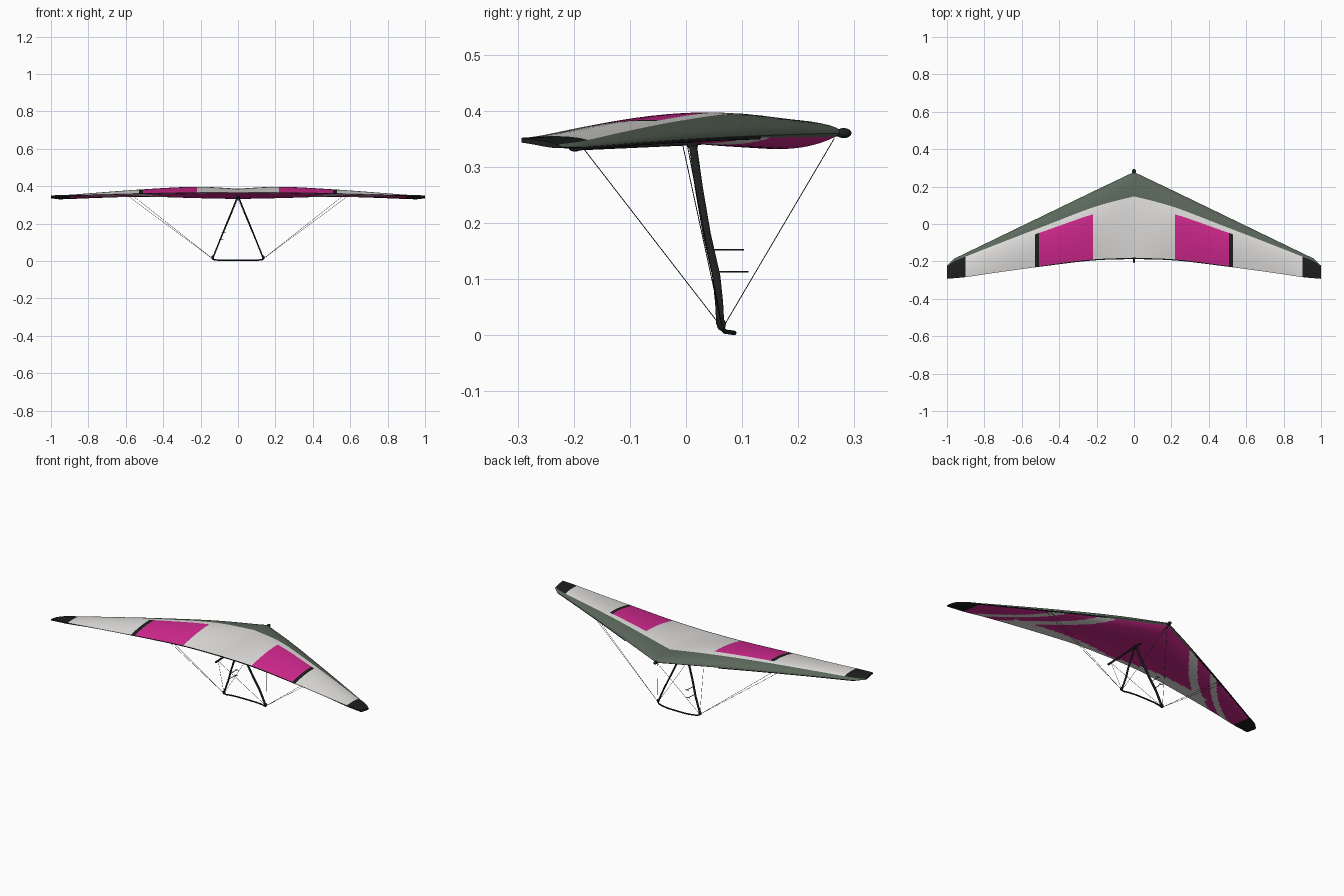
import bpy, bmesh, math
from mathutils import Vector

if "Cube" in bpy.data.objects:
    bpy.data.objects.remove(bpy.data.objects["Cube"])


def mat(name, r, g, b):
    m = bpy.data.materials.new(name)
    m.diffuse_color = (r, g, b, 1)
    m.use_nodes = True
    m.node_tree.nodes["Principled BSDF"].inputs["Base Color"].default_value = m.diffuse_color
    return m


WHITE = mat("sail_white", 0.76, 0.75, 0.73)
MAGENTA = mat("sail_magenta", 0.66, 0.022, 0.28)
GREEN = mat("sail_grey_green", 0.107, 0.14, 0.107)
BLACK = mat("black", 0.012, 0.013, 0.013)
WIRE = mat("wire_dark_grey", 0.025, 0.026, 0.026)

# Wing stations: x, LE y, LE z, TE y, TE z, upper camber, lower camber,
# half thickness at TE, chord fraction where the green band ends
ST = [
    (0.00, 0.278, 0.360, -0.187, 0.364, 0.025, 0.029, 0.001, 0.28),
    (0.22, 0.173, 0.357, -0.195, 0.364, 0.037, 0.022, 0.001, 0.23),
    (0.50, 0.037, 0.351, -0.228, 0.360, 0.029, 0.009, 0.001, 0.21),
    (0.75, -0.085, 0.343, -0.262, 0.354, 0.018, 0.005, 0.001, 0.17),
    (0.90, -0.158, 0.337, -0.284, 0.349, 0.010, 0.004, 0.003, 0.13),
    (0.965, -0.190, 0.335, -0.290, 0.348, 0.007, 0.003, 0.004, 0.11),
    (1.00, -0.222, 0.335, -0.293, 0.347, 0.003, 0.002, 0.004, 0.10),
]


def station(x):
    """Smooth interpolation of the station table at span position x."""
    x = min(abs(x), 1.0)
    i = max(k for k in range(len(ST) - 1) if ST[k][0] <= x + 1e-9)

    def slope(k, j):
        a, b = ST[max(k - 1, 0)], ST[min(k + 1, len(ST) - 1)]
        return (b[j] - a[j]) / (b[0] - a[0])
    p, q = ST[i], ST[i + 1]
    h = q[0] - p[0]
    u = (x - p[0]) / h
    return [(2*u**3 - 3*u*u + 1) * p[j] + (u**3 - 2*u*u + u) * h * slope(i, j)
            + (3*u*u - 2*u**3) * q[j] + (u**3 - u*u) * h * slope(i + 1, j) for j in range(1, 9)]


def surface(x, t, upper):
    ly, lz, ty, tz, cu, cl, th, tg = station(x)
    z = lz + (tz - lz) * t
    if upper:
        z += cu * math.sqrt(t) * (1 - t) / 0.385 + th * math.sqrt(t)
    else:
        z -= cl * t * (1 - t) ** 3 / 0.1055 + th * math.sqrt(t)
    return (x, ly + (ty - ly) * t, z)


# Span positions include the panel seams
seams = [0, 0.22, 0.508, 0.53, 0.62, 0.90, 0.965, 1.0]
half = [0.0]
for a, b in zip(seams, seams[1:]):
    n = max(1, round((b - a) / 0.01))
    half += [a + (b - a) * (k + 1) / n for k in range(n)]
spans = [-x for x in reversed(half[1:])] + half

NG, NW = 8, 10      # chord cells in the green band and behind it
NL = 44             # chord cells below


def upper_ts(x):
    tg = station(x)[7]
    tm = tg + 0.10
    return ([tg * (k / NG) ** 1.8 for k in range(NG)] + [tg]
            + [tm + (0.985 - tm) * k / NW for k in range(NW + 1)] + [1.0])


lower_ts = [(k / NL) ** 1.2 for k in range(NL + 1)]


def upper_mat(x, k):
    if k < NG:
        return 2
    if x > 0.90:
        return 3
    if k > NG + NW and x < 0.53:
        return 3
    if k > NG and 0.22 < x < 0.508:
        return 1
    if k > NG and 0.508 < x < 0.53:
        return 3
    return 0


def lower_mat(x, t):
    if x > 0.90:
        return 3
    if t < 0.03:
        return 2
    if x < 0.64 and t > 0.98 - 0.45 * x:      # pale strip along the rear edge
        return 0
    if abs(x - 0.28 - 0.39 * t) < 0.045:      # two slanted pale bands
        return 0
    if abs(x - 0.50 - 0.33 * t) < 0.035:
        return 0
    return 1


# Sail: upper and lower skins joined at the leading edge
bm = bmesh.new()
rows = []
for x in spans:
    up = [bm.verts.new(surface(x, t, True)) for t in upper_ts(x)]
    lo = [up[0]] + [bm.verts.new(surface(x, t, False)) for t in lower_ts[1:]]
    rows.append((up, lo))
for i in range(len(spans) - 1):
    xm = abs(spans[i] + spans[i + 1]) / 2
    (u0, l0), (u1, l1) = rows[i], rows[i + 1]
    for k in range(len(u0) - 1):
        f = bm.faces.new((u0[k], u0[k + 1], u1[k + 1], u1[k]))
        f.material_index = upper_mat(xm, k)
    for k in range(NL):
        f = bm.faces.new((l0[k], l1[k], l1[k + 1], l0[k + 1]))
        f.material_index = lower_mat(xm, (lower_ts[k] + lower_ts[k + 1]) / 2)
    bm.faces.new((u0[-1], l0[-1], l1[-1], u1[-1])).material_index = 3
for up, lo in (rows[0], rows[-1]):
    bm.faces.new(up + lo[:0:-1]).material_index = 3
bmesh.ops.recalc_face_normals(bm, faces=bm.faces)
me = bpy.data.meshes.new("sail")
bm.to_mesh(me)
bm.free()
for m in (WHITE, MAGENTA, GREEN, BLACK):
    me.materials.append(m)
sail = bpy.data.objects.new("sail", me)
bpy.context.collection.objects.link(sail)
bpy.context.view_layer.objects.active = sail
sail.select_set(True)
bpy.ops.object.shade_smooth_by_angle(angle=math.radians(40))


def tube(name, pts, rx, ry, material, sides=10):
    """Sweep an elliptical section (rx sideways, ry fore-aft) along points."""
    pts = [Vector(p) for p in pts]
    bm = bmesh.new()
    rings = []
    for i, p in enumerate(pts):
        d = (pts[min(i + 1, len(pts) - 1)] - pts[max(i - 1, 0)]).normalized()
        ref = Vector((0, 1, 0)) if abs(d.y) < 0.8 else Vector((0, 0, 1))
        side = d.cross(ref).normalized()
        fore = side.cross(d)
        rings.append([bm.verts.new(p + side * rx * math.cos(a) + fore * ry * math.sin(a))
                      for a in (2 * math.pi * k / sides for k in range(sides))])
    for r, s in zip(rings, rings[1:]):
        for k in range(sides):
            bm.faces.new((r[k], r[(k + 1) % sides], s[(k + 1) % sides], s[k])).smooth = True
    bm.faces.new(rings[0])
    bm.faces.new(rings[-1])
    bmesh.ops.recalc_face_normals(bm, faces=bm.faces)
    me = bpy.data.meshes.new(name)
    bm.to_mesh(me)
    bm.free()
    me.materials.append(material)
    ob = bpy.data.objects.new(name, me)
    bpy.context.collection.objects.link(ob)
    return ob


def knob(name, loc, scale, material):
    bpy.ops.mesh.primitive_uv_sphere_add(segments=16, ring_count=10, radius=1, location=loc)
    ob = bpy.context.object
    ob.name = name
    ob.scale = scale
    ob.data.materials.append(material)
    bpy.ops.object.shade_smooth()


# Keel and nose
tube("keel", [(0, 0.275, 0.359), (0, 0.01, 0.343), (0, -0.19, 0.334)], 0.005, 0.005, BLACK)
knob("nose_cap", (0, 0.281, 0.360), (0.010, 0.014, 0.009), BLACK)
knob("keel_end", (0, -0.198, 0.333), (0.006, 0.011, 0.006), BLACK)
knob("frame_apex", (0, 0.012, 0.340), (0.010, 0.010, 0.009), BLACK)

# Control frame, rigging and leading edges on both sides
for s, side in ((1, "right"), (-1, "left")):
    corner = (s * 0.135, 0.065, 0.012)
    tube(side + "_upright", [(s * 0.004, 0.012, 0.340), (s * 0.035, 0.023, 0.262),
                             (s * 0.069, 0.037, 0.180), (s * 0.099, 0.054, 0.105),
                             (s * 0.118, 0.059, 0.058), (s * 0.133, 0.061, 0.020)],
         0.0038, 0.0075, BLACK)
    knob(side + "_corner", (s * 0.135, 0.063, 0.019), (0.008, 0.008, 0.011), BLACK)
    for name, end in (("front", (0, 0.264, 0.350)), ("rear", (0, -0.183, 0.333)),
                      ("side_a", (s * 0.59, -0.008, 0.349)),
                      ("side_b", (s * 0.565, 0.000, 0.351))):
        tube(f"{side}_{name}_wire", [corner, end], 0.0008, 0.0008, WIRE, 6)
    edge = [surface(s * x, 0.01, False) for x in (0.30, 0.45, 0.6, 0.75, 0.9, 0.96)]
    tube(side + "_leading_edge", [(x, y, z - 0.002) for x, y, z in edge], 0.003, 0.003, BLACK, 8)

# Base bar bowed towards the nose
bar = [(-0.135, 0.065, 0.011), (-0.125, 0.070, 0.006), (-0.10, 0.079, 0.005),
       (-0.06, 0.085, 0.004), (0, 0.086, 0.004)]
bar += [(-x, y, z) for x, y, z in bar[-2::-1]]
tube("base_bar", bar, 0.004, 0.004, BLACK)

# Instrument holders on one upright
for i, (x, y, z) in enumerate(((-0.080, 0.045, 0.152), (-0.094, 0.053, 0.113))):
    tube(f"instrument_arm_{i}", [(x, y, z), (x + 0.005, y + 0.058, z)], 0.0018, 0.0018, BLACK, 6)
    tube(f"instrument_bar_{i}", [(x - 0.008, y + 0.055, z), (x + 0.016, y + 0.055, z)],
         0.0016, 0.0016, BLACK, 6)
